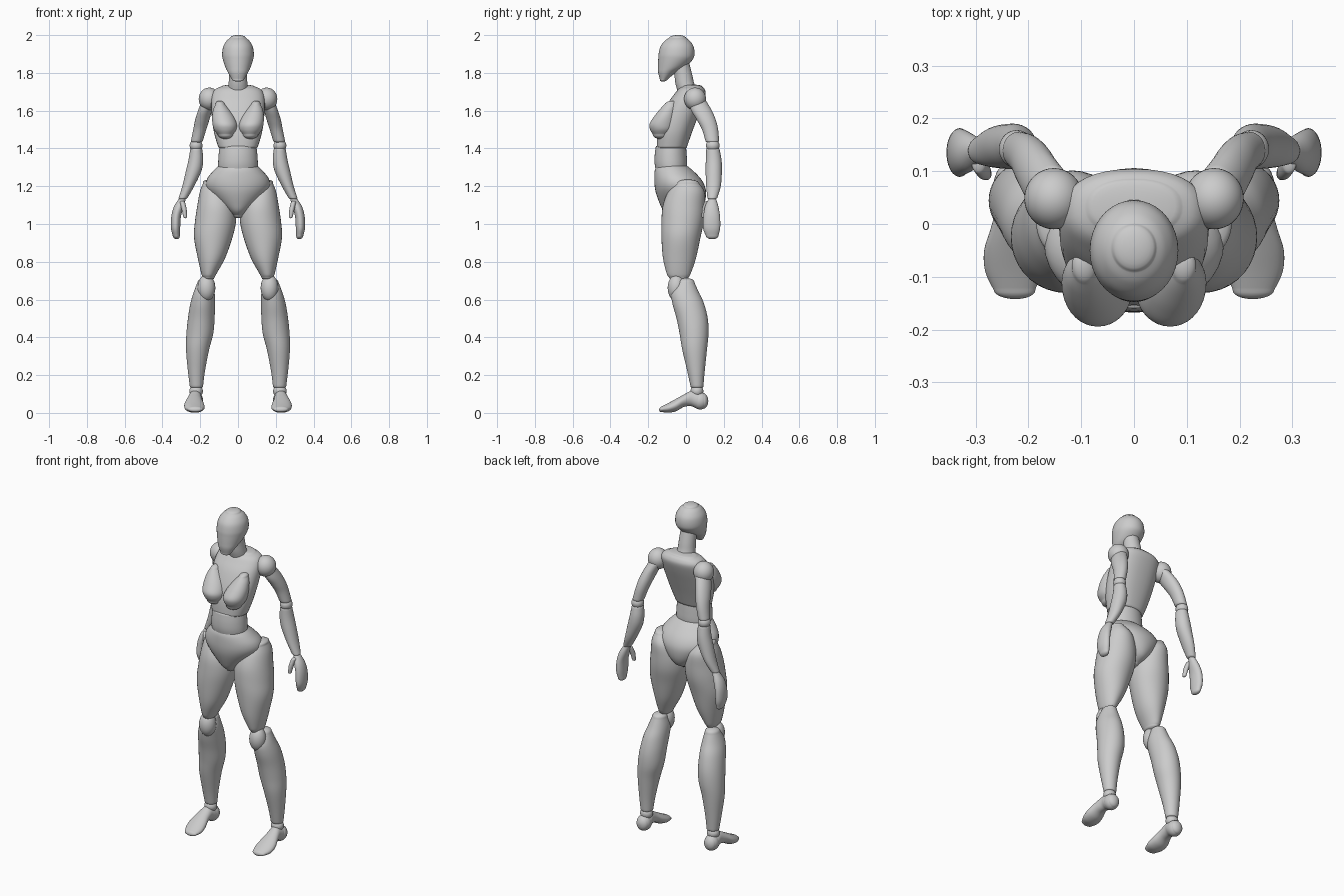
import bpy, bmesh, math
from mathutils import Vector

SEG, SUB = 36, 5


def spline(a, b, c, d, t):
    return 0.5 * (2*b + (c-a)*t + (2*a - 5*b + 4*c - d)*t*t + (3*b - a - 3*c + d)*t**3)


def dome(end, prev, k):
    """Rounded cap rings continuing past the end section."""
    d = (Vector(end[:3]) - Vector(prev[:3])).normalized() * min(end[3:]) * k
    out = []
    for i in range(1, 7):
        t = math.radians(15 * i)
        c = max(math.cos(t), 0.02)
        out.append(tuple(Vector(end[:3]) + d * math.sin(t)) + (end[3] * c, end[4] * c))
    return out


def loft(name, spans, k0=0.5, k1=0.5, power=2.0, along_y=False, side=1):
    """Skin ellipses given as (height, x0, x1, y0, y1); along_y stacks them along y."""
    keys = [(h, (a+b)/2, (c+d)/2, (b-a)/2, (d-c)/2) for h, a, b, c, d in spans]
    p = [keys[0]] + keys + [keys[-1]]
    rings = []
    for i in range(len(keys) - 1):
        for s in range(SUB):
            rings.append(tuple(spline(*v, s / SUB) for v in zip(*p[i:i+4])))
    rings.append(keys[-1])
    rings = dome(rings[0], rings[1], k0)[::-1] + rings + dome(rings[-1], rings[-2], k1)
    bm = bmesh.new()
    loops = []
    for h, cx, cy, rx, ry in rings:
        loop = []
        for j in range(SEG):
            a = 2 * math.pi * j / SEG
            c, s = math.cos(a), math.sin(a)
            x = cx + rx * math.copysign(abs(c) ** (2 / power), c)
            y = cy + ry * math.copysign(abs(s) ** (2 / power), s)
            loop.append(bm.verts.new((x*side, h, y) if along_y else (x*side, y, h)))
        loops.append(loop)
    for l0, l1 in zip(loops, loops[1:]):
        for j in range(SEG):
            n = (j + 1) % SEG
            bm.faces.new((l0[j], l0[n], l1[n], l1[j]))
    bm.faces.new(loops[0])
    bm.faces.new(loops[-1])
    return finish(name, bm)


def ball(name, centre, radii, side=1):
    bm = bmesh.new()
    bmesh.ops.create_uvsphere(bm, u_segments=SEG, v_segments=20, radius=1)
    for v in bm.verts:
        v.co = [(c + r * q) for c, r, q in zip(centre, radii, v.co)]
        v.co.x *= side
    return finish(name, bm)


def finish(name, bm):
    bmesh.ops.recalc_face_normals(bm, faces=bm.faces)
    me = bpy.data.meshes.new(name)
    bm.to_mesh(me)
    bm.free()
    for f in me.polygons:
        f.use_smooth = True
    ob = bpy.data.objects.new(name, me)
    bpy.context.collection.objects.link(ob)
    return ob


def central(name, rows, **kw):
    """Symmetric part from (z, half width, front y, back y)."""
    return loft(name, [(z, -w, w, f, b) for z, w, f, b in rows], **kw)


# Head and neck
central("head", [(1.765, .032, -.138, -.098), (1.80, .052, -.147, -.055), (1.83, .067, -.148, -.005),
                 (1.87, .080, -.147, .035), (1.90, .084, -.145, .045), (1.94, .078, -.135, .040),
                 (1.97, .060, -.112, .020), (1.985, .042, -.09, .0)], k0=.6, k1=.36)
central("neck", [(1.69, .055, -.04, .07), (1.74, .050, -.055, .045), (1.79, .047, -.062, .033),
                 (1.86, .045, -.075, .015)])

# Torso
central("chest", [(1.405, .104, -.155, .004), (1.48, .126, -.15, .03), (1.56, .138, -.13, .06),
                  (1.64, .142, -.095, .09), (1.69, .136, -.06, .104), (1.715, .118, -.04, .098),
                  (1.728, .09, -.02, .085)], k0=.1, k1=.2, power=2.3)
central("waist", [(1.25, .10, -.15, .0), (1.31, .105, -.165, .006), (1.36, .103, -.166, .004),
                  (1.41, .098, -.16, .0)], k0=.1, k1=.1)
central("pelvis", [(1.045, .03, -.09, .03), (1.07, .06, -.12, .075), (1.11, .105, -.14, .098),
                   (1.16, .15, -.158, .106), (1.20, .17, -.166, .10), (1.24, .163, -.168, .078),
                   (1.28, .132, -.166, .04), (1.305, .106, -.158, .01)], k0=.5, k1=.12)

for side, tag in ((1, "left"), (-1, "right")):
    def limb(name, rows, **kw):
        loft(f"{tag}_{name}", rows, side=side, **kw)

    def joint(name, c, r):
        ball(f"{tag}_{name}", c, r, side)

    # Bust
    limb("breast", [(1.475, .022, .108, -.176, -.08), (1.50, .006, .127, -.19, -.06),
                    (1.53, .005, .135, -.193, -.05), (1.57, .022, .137, -.168, -.05),
                    (1.61, .05, .130, -.136, -.05), (1.635, .07, .118, -.113, -.05)],
         k0=.6, k1=.8)

    # Arm
    joint("shoulder", (.152, .048, 1.662), (.056, .058, .06))
    limb("upper_arm", [(1.65, .115, .192, .012, .108), (1.60, .137, .212, .028, .137),
                       (1.55, .152, .227, .058, .158), (1.50, .168, .237, .085, .170),
                       (1.44, .186, .249, .103, .175)], k1=.4, k0=.2)
    joint("elbow", (.222, .142, 1.415), (.034, .036, .034))
    limb("forearm", [(1.395, .189, .253, .107, .178), (1.34, .184, .262, .105, .188),
                     (1.28, .194, .276, .104, .190), (1.20, .232, .295, .107, .184),
                     (1.14, .266, .314, .113, .166)], k0=.3, k1=.5)
    limb("hand", [(1.13, .277, .316, .118, .160), (1.09, .288, .340, .100, .172),
                  (1.04, .302, .353, .092, .180), (.98, .306, .355, .090, .181),
                  (.94, .308, .346, .104, .172)], k0=.4, k1=1.1)
    limb("thumb", [(1.115, .280, .308, .096, .136), (1.08, .272, .299, .085, .118),
                   (1.04, .270, .290, .083, .107)], k0=.6, k1=1)

    # Leg
    limb("thigh", [(1.215, .095, .185, -.06, .07), (1.17, .045, .202, -.095, .098),
                   (1.10, .015, .215, -.122, .101), (1.02, .010, .227, -.130, .096),
                   (.93, .029, .233, -.130, .077), (.82, .068, .213, -.122, .053),
                   (.74, .112, .195, -.103, .026), (.72, .123, .188, -.092, .015)], k0=.5, k1=.6)
    joint("knee", (.167, -.05, .662), (.047, .047, .07))
    limb("shin", [(.69, .135, .215, -.05, .045), (.64, .124, .234, -.078, .067),
                  (.58, .122, .252, -.072, .095), (.50, .124, .265, -.05, .115),
                  (.42, .131, .273, -.034, .119), (.335, .153, .275, -.02, .111),
                  (.22, .175, .265, .007, .099), (.14, .185, .255, .024, .092)], k0=.6, k1=.3)
    joint("ankle", (.222, .058, .115), (.036, .034, .034))

    # Foot, running from toe to heel
    limb("foot", [(-.125, .187, .266, .004, .036), (-.09, .177, .282, .001, .054),
                  (-.05, .180, .284, .010, .076), (-.01, .190, .272, .032, .098),
                  (.03, .192, .262, .035, .118), (.06, .186, .264, .022, .112),
                  (.09, .188, .262, .022, .106)], k0=1.1, k1=.75, along_y=True)
    joint("heel", (.225, .075, .064), (.041, .043, .046))
